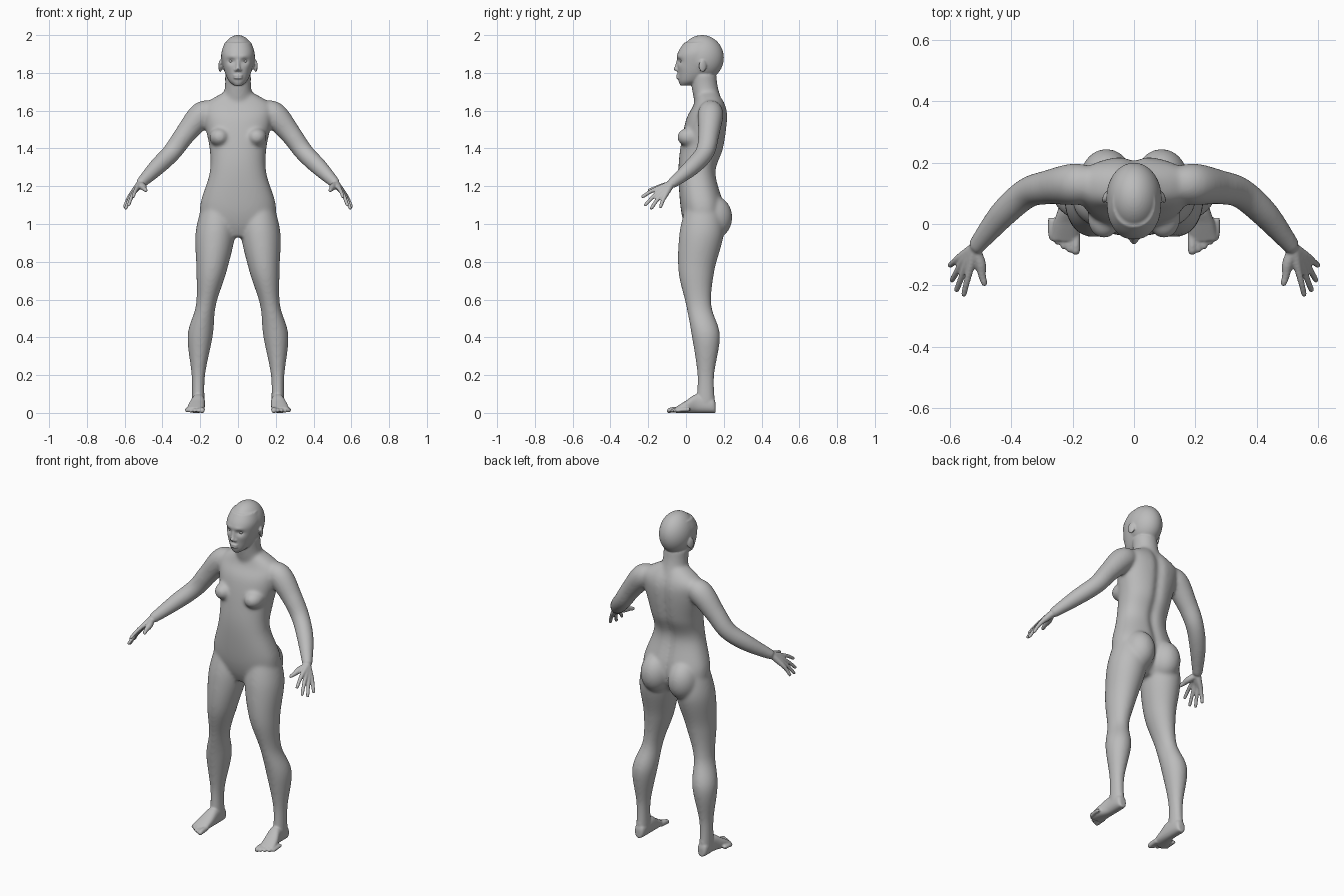
import bpy, bmesh
from math import cos, sin, pi, exp, copysign
from mathutils import Vector, Matrix

cube = bpy.data.objects.get("Cube")
if cube:
    bpy.data.objects.remove(cube)

X, Y, Z = Vector((1, 0, 0)), Vector((0, 1, 0)), Vector((0, 0, 1))
SIDES = (1, -1)

grey = (0.5, 0.5, 0.5, 1)
skin = bpy.data.materials.new("skin_grey")
skin.use_nodes = True
skin.diffuse_color = grey
skin.node_tree.nodes["Principled BSDF"].inputs["Base Color"].default_value = grey


def smooth_rows(rows, steps=8):
    """Interpolate section rows with a Catmull-Rom spline."""
    rows = [Vector(row) for row in rows]
    padded = [rows[0], *rows, rows[-1]]
    result = []
    for before, start, end, after in zip(padded, padded[1:], padded[2:], padded[3:]):
        leave, arrive = (end - before) / 2, (after - start) / 2
        for step in range(steps):
            t = step / steps
            ease = t * t * (3 - 2 * t)
            result.append(start.lerp(end, ease) + leave * t * (1 - t) ** 2
                          - arrive * t * t * (1 - t))
    return result + [rows[-1]]


def unchanged(point):
    return point


def loft(mesh, rows, side=1, axes=None, power=2, sides=40, shape=unchanged):
    """Closed loft through rows of x, y, z and two radii; without axes it follows the path."""
    rows = smooth_rows(rows)
    rings = []
    for i, row in enumerate(rows):
        x, y, z, radius_u, radius_v = row
        if axes:
            u, v = axes
        else:
            ahead, behind = rows[min(i + 1, len(rows) - 1)], rows[max(i - 1, 0)]
            along = Vector((ahead - behind)[:3]).normalized()
            u = along.cross(Z).normalized()
            v = u.cross(along)
        ring = []
        for k in range(sides):
            angle = 2 * pi * k / sides
            c, s = (copysign(abs(w) ** (2 / power), w) for w in (cos(angle), sin(angle)))
            point = shape(Vector((x, y, z)) + u * c * radius_u + v * s * radius_v)
            ring.append(mesh.verts.new((point.x * side, point.y, max(point.z, 0))))
        rings.append(ring)
    for lower, upper in zip(rings, rings[1:]):
        for k in range(sides):
            mesh.faces.new((lower[k - 1], lower[k], upper[k], upper[k - 1]))
    mesh.faces.new(rings[0])
    mesh.faces.new(rings[-1])


def level_loft(mesh, rows, **options):
    """Loft of horizontal sections: height, centre x, half width, front y, back y."""
    loft(mesh, [(x, (front + back) / 2, z, width, (back - front) / 2)
                for z, x, width, front, back in rows], axes=(X, Y), **options)


def rod(mesh, points, radii, side, **options):
    """Round tapered limb through a few points."""
    loft(mesh, [(*point, radius, radius) for point, radius in zip(points, radii)],
         side=side, **options)


def ball(mesh, centre, radii, side=1, turn=0, axis='Z'):
    x, y, z = centre
    matrix = (Matrix.Translation((x * side, y, z)) @ Matrix.Rotation(turn * side, 4, axis)
              @ Matrix.Diagonal((*radii, 1)))
    bmesh.ops.create_icosphere(mesh, subdivisions=5, radius=1, matrix=matrix)


def to_object(mesh, name):
    data = bpy.data.meshes.new(name)
    bmesh.ops.recalc_face_normals(mesh, faces=mesh.faces)
    mesh.to_mesh(data)
    mesh.free()
    data.materials.append(skin)
    obj = bpy.data.objects.new(name, data)
    bpy.context.collection.objects.link(obj)
    return obj


def fuse(mesh, name, voxel, passes):
    """Merge overlapping solids into one skin and relax it."""
    obj = to_object(mesh, name)
    remesh = obj.modifiers.new("fuse", 'REMESH')
    remesh.mode, remesh.voxel_size, remesh.use_smooth_shade = 'VOXEL', voxel, True
    relax = obj.modifiers.new("relax", 'SMOOTH')
    relax.factor, relax.iterations = 0.5, passes
    return obj


def bump(point, x, z, wide, high):
    return exp(-((abs(point.x) - x) / wide) ** 2 - ((point.z - z) / high) ** 2)


def spine_groove(point):
    if point.y > 0.1:
        point.y -= 0.016 * exp(-(point.x / 0.025) ** 2)
    return point


def facial_relief(point):
    if point.y < 0.03:
        socket = bump(point, 0.036, 1.862, 0.02, 0.013)
        brow = bump(point, 0.03, 1.887, 0.03, 0.01)
        cheek = bump(point, 0.05, 1.83, 0.02, 0.02)
        point.y += 0.013 * socket - 0.005 * brow - 0.004 * cheek
    return point


# Torso and neck
core = bmesh.new()
level_loft(core, [(0.93, 0, 0.06, 0.02, 0.14), (1, 0, 0.18, -0.01, 0.19),
                  (1.1, 0, 0.2, -0.03, 0.2), (1.27, 0, 0.15, -0.04, 0.16),
                  (1.4, 0, 0.15, -0.03, 0.2), (1.55, 0, 0.18, 0, 0.22),
                  (1.63, 0, 0.18, 0.04, 0.21), (1.7, 0, 0.07, 0.06, 0.17)],
           power=2.3, sides=80, shape=spine_groove)
level_loft(core, [(1.62, 0, 0.09, 0.05, 0.2), (1.72, 0, 0.07, 0.03, 0.17),
                  (1.8, 0, 0.07, 0.02, 0.16)])

# Legs, hips, chest, shoulders and arms
wrist = Vector((0.52, -0.08, 1.21))
for side in SIDES:
    level_loft(core, [(1.1, 0.11, 0.08, 0, 0.18), (0.95, 0.12, 0.105, -0.035, 0.2),
                      (0.75, 0.14, 0.08, -0.04, 0.15), (0.57, 0.17, 0.053, 0, 0.135),
                      (0.41, 0.2, 0.067, 0.03, 0.18), (0.2, 0.21, 0.036, 0.06, 0.15),
                      (0.04, 0.21, 0.034, 0.05, 0.156)], side=side)
    ball(core, (0.09, 0.145, 1.035), (0.087, 0.1, 0.115), side)
    ball(core, (0.098, 0.02, 1.46), (0.054, 0.067, 0.05), side)
    ball(core, (0.085, 0.135, 1.635), (0.1, 0.055, 0.042), side, 0.25, 'Y')
    rod(core, [(0.12, 0.13, 1.6), (0.19, 0.13, 1.58), (0.28, 0.12, 1.475),
               (0.35, 0.1, 1.38), (0.43, 0.03, 1.3), wrist],
        (0.05, 0.068, 0.056, 0.05, 0.045, 0.028), side)

core_object = fuse(core, "core", 0.008, 14)
body = bmesh.new()
body.from_object(core_object, bpy.context.evaluated_depsgraph_get())
bpy.data.objects.remove(core_object)

# Head, nose and lips
ball(body, (0, 0.085, 1.88), (0.09, 0.115, 0.12))
level_loft(body, [(1.733, 0, 0.02, -0.03, 0.02), (1.76, 0, 0.05, -0.04, 0.09),
                  (1.82, 0, 0.075, -0.045, 0.15), (1.9, 0, 0.088, -0.045, 0.17),
                  (1.96, 0, 0.07, -0.01, 0.15)],
           power=2.15, sides=120, shape=facial_relief)
rod(body, [(0, -0.04, 1.87), (0, -0.047, 1.84), (0, -0.053, 1.82), (0, -0.045, 1.81)],
    (0.009, 0.01, 0.013, 0.01), 1, axes=(X, Y))
for z in (1.774, 1.786):
    ball(body, (0, -0.042, z), (0.026, 0.012, 0.006))

for side in SIDES:
    # Ears and nostrils
    ball(body, (0.094, 0.088, 1.836), (0.008, 0.021, 0.033), side, 0.35)
    ball(body, (0.012, -0.047, 1.815), (0.009, 0.009, 0.007), side)

    # Palm and fingers, fanned from index to little finger
    for i in range(4):
        t = i / 3
        arch = Vector((0.01, -0.02, -0.03)) * sin(pi * t)
        knuckle = Vector((0.535, -0.145, 1.19)).lerp(Vector((0.57, -0.11, 1.15)), t)
        tip = Vector((0.557, -0.236, 1.14)).lerp(Vector((0.603, -0.137, 1.085)), t) + arch
        middle = knuckle.lerp(tip, 0.5) + Z * 0.005
        rod(body, [wrist, wrist.lerp(knuckle, 0.5), knuckle, middle, middle.lerp(tip, 0.85), tip],
            (0.02, 0.017, 0.013, 0.0105, 0.009, 0.004), side, sides=16)
    thumb_tip = Vector((0.486, -0.203, 1.176))
    rod(body, [wrist, wrist.lerp(thumb_tip, 0.4) - X * 0.005, wrist.lerp(thumb_tip, 0.7),
               wrist.lerp(thumb_tip, 0.92), thumb_tip],
        (0.018, 0.018, 0.013, 0.01, 0.005), side, sides=16)

    # Foot: y, centre x, half width, height
    foot = [(0.157, 0.21, 0.015, 0.05), (0.14, 0.21, 0.03, 0.08), (0.06, 0.21, 0.035, 0.1),
            (0, 0.22, 0.044, 0.065), (-0.055, 0.226, 0.045, 0.03)]
    loft(body, [(x, y, tall / 2, wide, tall / 2) for y, x, wide, tall in foot],
         side=side, axes=(X, Z), power=2.4)

    # Toes shrink and step back from the big toe
    for i in range(5):
        x, y = 0.19 + 0.02 * i, -0.1 + 0.05 * (i / 4) ** 1.5
        radius = 0.0105 if i else 0.015
        rod(body, [(x, y + 0.07, 0.018), (x, y + 0.03, 0.016), (x, y + 0.008, 0.012), (x, y, 0.011)],
            (radius, radius, radius * 0.9, radius / 2), side, axes=(X, Z), sides=16)

fuse(body, "body", 0.005, 4)

# Eyeballs
for side, name in zip(SIDES, ("left_eye", "right_eye")):
    eye = bmesh.new()
    ball(eye, (0.036, -0.018, 1.862), (0.014, 0.014, 0.0095), side)
    for polygon in eye.faces:
        polygon.smooth = True
    to_object(eye, name)
